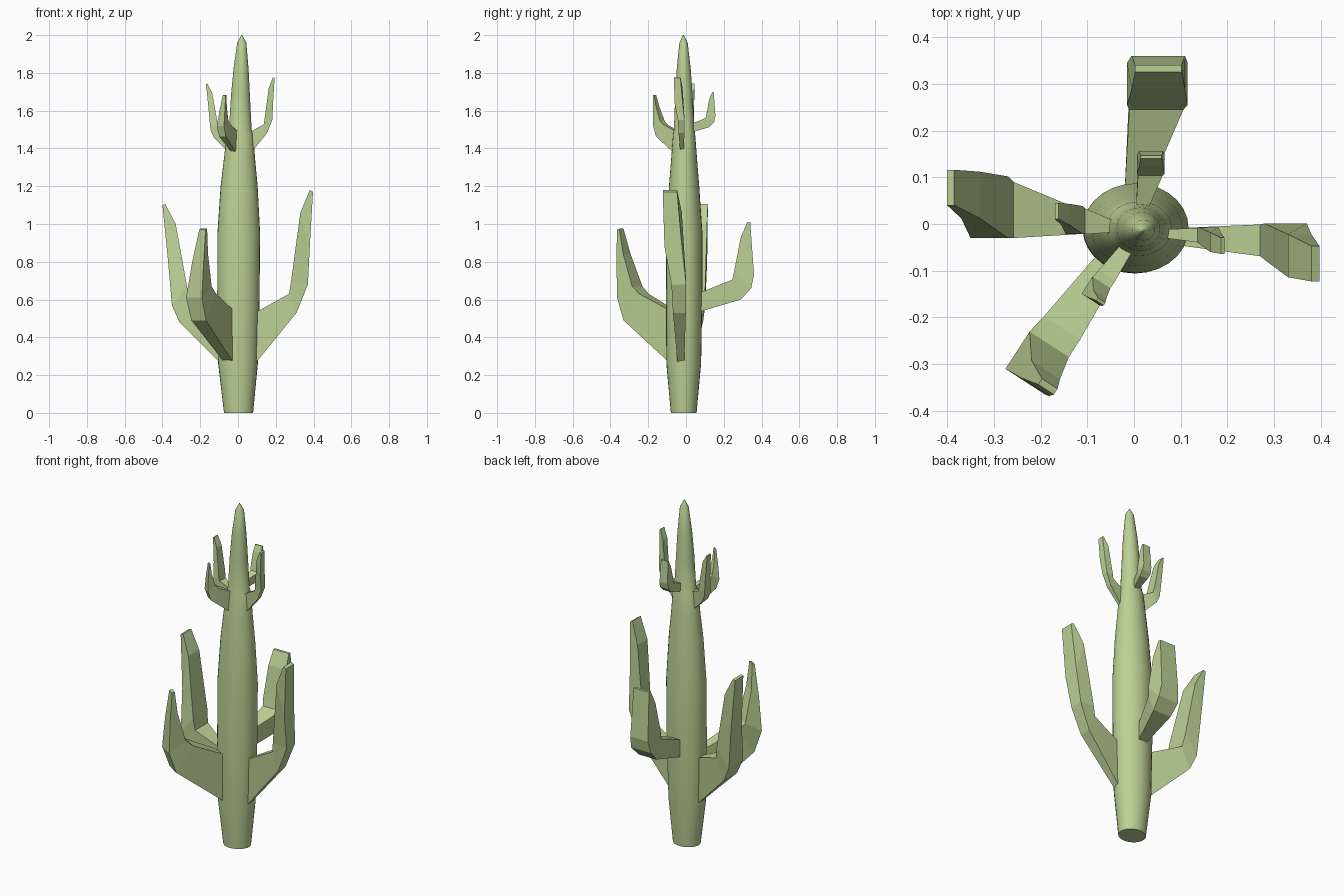
import bpy, bmesh, math
from mathutils import Vector

if "Cube" in bpy.data.objects:
    bpy.data.objects.remove(bpy.data.objects["Cube"])

green = bpy.data.materials.new("cactus_green")
green.diffuse_color = (0.50, 0.64, 0.30, 1)
green.use_nodes = True
green.node_tree.nodes["Principled BSDF"].inputs["Base Color"].default_value = green.diffuse_color


def loft(name, rings, smooth=False):
    """Skin a list of closed rings and cap both ends."""
    bm = bmesh.new()
    vs = [[bm.verts.new(p) for p in ring] for ring in rings]
    n = len(rings[0])
    for a, b in zip(vs, vs[1:]):
        for i in range(n):
            j = (i + 1) % n
            bm.faces.new((a[i], a[j], b[j], b[i]))
    bm.faces.new(vs[0][::-1])
    bm.faces.new(vs[-1])
    bmesh.ops.recalc_face_normals(bm, faces=bm.faces)
    me = bpy.data.meshes.new(name)
    bm.to_mesh(me)
    bm.free()
    me.materials.append(green)
    ob = bpy.data.objects.new(name, me)
    bpy.context.collection.objects.link(ob)
    if smooth:
        bpy.ops.object.select_all(action='DESELECT')
        ob.select_set(True)
        bpy.context.view_layer.objects.active = ob
        bpy.ops.object.shade_smooth_by_angle(angle=math.radians(30))


# Trunk: z, centre x, centre y, radius x, radius y
trunk = [(0, .003, -.012, .077, .068), (.26, 0, -.012, .105, .092),
         (.6, .002, -.010, .112, .096), (.95, .004, -.009, .113, .096),
         (1.2, .006, -.010, .098, .080), (1.35, .008, -.010, .082, .068),
         (1.48, .011, -.010, .070, .058), (1.50, .012, -.010, .060, .054),
         (1.68, .013, -.011, .050, .046), (1.82, .016, -.012, .040, .037),
         (1.96, .020, -.013, .024, .022), (2.0, .020, -.014, .002, .002)]
SIDES = 28
loft("trunk", [[(cx + rx * math.cos(2 * math.pi * i / SIDES),
                 cy + ry * math.sin(2 * math.pi * i / SIDES), z)
                for i in range(SIDES)] for z, cx, cy, rx, ry in trunk], True)

# Arms: angle, then stations of
# outer radius, outer z, inner radius, inner z, sideways centre, half width
arms = {
    "right": (0, [(.09, .26, .09, .53, -.027, .018), (.31, .53, .27, .63, -.035, .034),
                  (.37, .68, .28, .69, -.038, .039), (.38, .88, .33, 1.06, -.068, .046),
                  (.397, 1.17, .38, 1.18, -.085, .038)]),
    "left": (180, [(.09, .26, .09, .53, 0, .02), (.31, .48, .258, .60, -.030, .06),
                   (.35, .57, .27, .67, -.036, .066), (.37, .80, .33, 1.0, -.062, .05),
                   (.40, 1.10, .385, 1.105, -.078, .038)]),
    "front": (237, [(.08, .26, .08, .54, 0, .028), (.37, .49, .27, .63, -.008, .046),
                    (.41, .61, .315, .67, -.012, .05), (.408, .8, .365, .84, .012, .036),
                    (.40, .97, .385, .975, .035, .02)]),
    "back": (90, [(.07, .535, .07, .635, -.005, .025), (.29, .60, .245, .705, -.048, .058),
                  (.345, .66, .255, .75, -.050, .065), (.36, .73, .29, .93, -.052, .057),
                  (.34, 1.01, .325, 1.01, -.052, .05)]),
}


def arm(name, angle, stations, scale=1.0, shift=(0, 0, 0)):
    a = math.radians(angle)
    u = Vector((math.cos(a), math.sin(a), 0))
    v = Vector((-math.sin(a), math.cos(a), 0))
    up = Vector((0, 0, 1))
    rings = []
    for ro, zo, ri, zi, c, w in stations:
        ring = [u * r + up * z + v * (c + s * w)
                for r, z, s in ((ro, zo, -1), (ro, zo, 1), (ri, zi, 1), (ri, zi, -1))]
        rings.append([p * scale + Vector(shift) for p in ring])
    loft(name, rings)


# Large lower arms and their scaled-down upper copies
for side, (angle, stations) in arms.items():
    arm(f"lower_arm_{side}", angle, stations)
    arm(f"upper_arm_{side}", angle, stations, .455, (.013, -.008, 1.24))
